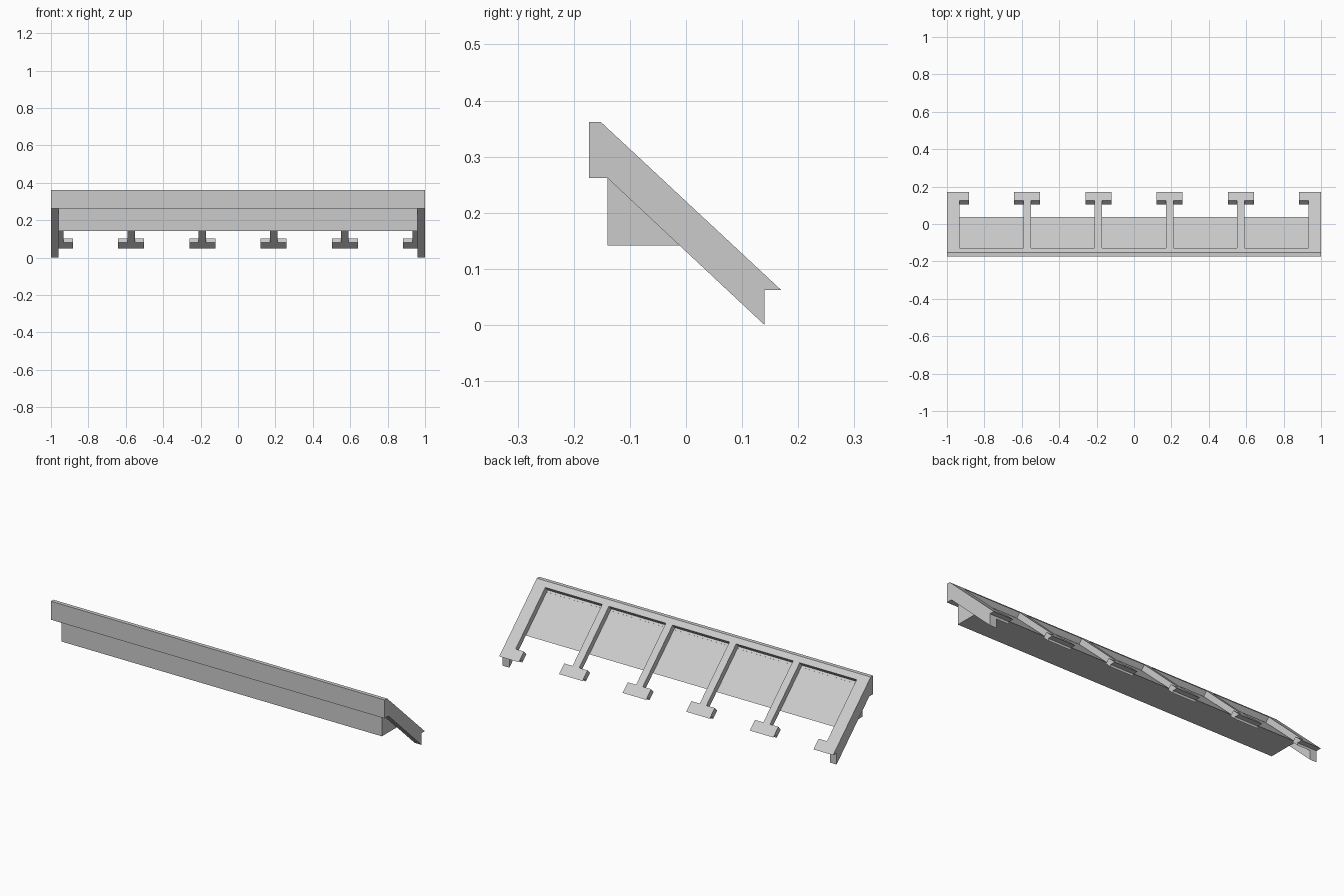
import bpy
import bmesh

cube = bpy.data.objects.get("Cube")
if cube:
    bpy.data.objects.remove(cube, do_unlink=True)

grey = bpy.data.materials.new("light_grey")
grey.use_nodes = True
colour = (0.6, 0.6, 0.6, 1)
grey.diffuse_color = colour
grey.node_tree.nodes["Principled BSDF"].inputs["Base Color"].default_value = colour

SLOPE = 0.3 / 0.322        # pitch of the frame
DROP_Y, DROP_Z = 0.0205, 0.022   # slab thickness, square to the pitch
HEAD, TAB, TIP = -0.128, 0.126, 0.17
PLATE = 0.96               # inner face of the end plates


def top(y):
    return 0.362 - SLOPE * (y + 0.152)


def under(y):
    """Underside point square below the pitched surface at y."""
    return (y - DROP_Y, top(y) - DROP_Z)


def extrude(name, profile, x0, x1):
    """Sweep a (y, z) profile along x."""
    bm = bmesh.new()
    face = bm.faces.new([bm.verts.new((x0, y, z)) for y, z in profile])
    swept = bmesh.ops.extrude_face_region(bm, geom=[face])["geom"]
    bmesh.ops.translate(bm, vec=(x1 - x0, 0, 0),
                        verts=[v for v in swept if isinstance(v, bmesh.types.BMVert)])
    bmesh.ops.recalc_face_normals(bm, faces=bm.faces)
    mesh = bpy.data.meshes.new(name)
    bm.to_mesh(mesh)
    bm.free()
    mesh.materials.append(grey)
    obj = bpy.data.objects.new(name, mesh)
    bpy.context.collection.objects.link(obj)


# Top rail with its front fascia
heel = [(-0.14, 0.262), (-0.14, 0.31), under(HEAD), (HEAD, top(HEAD))]
extrude("top_rail", [(-0.173, 0.262), (-0.173, 0.362), (-0.152, 0.362)] + heel[::-1], -1, 1)

# Wedge that backs the openings
uy, uz = under(0)
line = lambda y: uz - SLOPE * (y - uy)
extrude("backing_wedge", [(-0.14, 0.142), (-0.14, line(-0.14)), (0.037, 0.142)], -PLATE, PLATE)

# Deep end plates with notched feet
plate = heel + [(TIP, top(TIP)), (0.14, top(TIP)), (0.14, 0)]
for side, x in (("right", -1), ("left", PLATE)):
    extrude(side + "_end_plate", plate, x, x + 1 - PLATE)

# Rafters, each ending in a wide tab
rafter = [(HEAD, top(HEAD)), (TAB, top(TAB)), under(TAB), under(HEAD)]
tab = [(TAB, top(TAB)), (TIP, top(TIP)), (0.14, top(TIP)), (0.14, line(0.14)), under(TAB)]
for i in range(6):
    x = (i - 2.5) * 0.381
    for name, profile, half in (("rafter", rafter, 0.02), ("tab", tab, 0.07)):
        extrude(f"{name}_{i + 1}", profile, max(x - half, -PLATE), min(x + half, PLATE))
